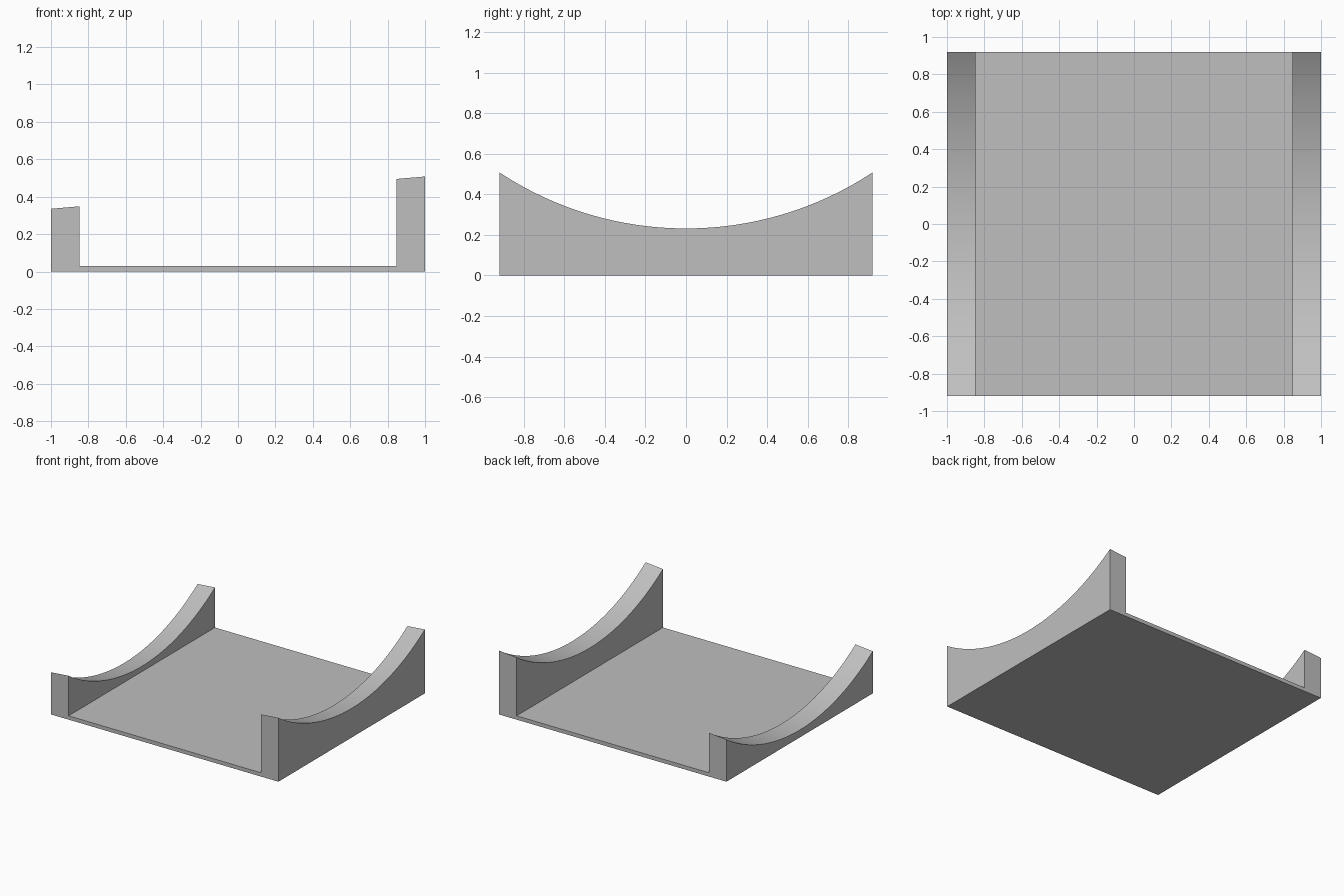
import bpy
import bmesh
import math

if "Cube" in bpy.data.objects:
    bpy.data.objects.remove(bpy.data.objects["Cube"], do_unlink=True)

HALF_X, HALF_Y = 1.0, 0.92
INNER_X = 0.847
FLOOR = 0.03
LOW, SAG = 0.232, 0.276      # lowest point and rise of the arc on the tall wall
SLOPE = 0.0863               # sideways tilt of the arc
STEPS = 48
RADIUS = (HALF_Y ** 2 + SAG ** 2) / (2 * SAG)

grey = bpy.data.materials.new("Plain Grey")
grey.use_nodes = True
colour = (0.52, 0.52, 0.52, 1)
grey.diffuse_color = colour
grey.node_tree.nodes["Principled BSDF"].inputs["Base Color"].default_value = colour


def wall_top(x, y):
    arc = RADIUS - math.sqrt(RADIUS ** 2 - y ** 2)
    return LOW + arc + SLOPE * (x - HALF_X)


def section(y):
    """U-shaped cross-section with tilted wall tops."""
    a, b = HALF_X, INNER_X
    return [(-a, 0), (a, 0), (a, wall_top(a, y)), (b, wall_top(b, y)),
            (b, FLOOR), (-b, FLOOR), (-b, wall_top(-b, y)), (-a, wall_top(-a, y))]


# Cradle: U sections lofted from front to back
bm = bmesh.new()
rings = []
half_angle = math.asin(HALF_Y / RADIUS)
for i in range(STEPS + 1):
    y = RADIUS * math.sin(half_angle * (2 * i / STEPS - 1))
    rings.append([bm.verts.new((x, y, z)) for x, z in section(y)])
for near, far in zip(rings, rings[1:]):
    for k in range(len(near)):
        n = (k + 1) % len(near)
        bm.faces.new((near[k], near[n], far[n], far[k]))

# Flat front and back ends
bm.faces.new(rings[0])
bm.faces.new(rings[-1])
bmesh.ops.recalc_face_normals(bm, faces=bm.faces[:])

mesh = bpy.data.meshes.new("curved_cradle")
bm.to_mesh(mesh)
bm.free()
mesh.materials.append(grey)
cradle = bpy.data.objects.new("curved_cradle", mesh)
bpy.context.collection.objects.link(cradle)

# Smooth arcs with sharp corners
bpy.ops.object.select_all(action='DESELECT')
cradle.select_set(True)
bpy.context.view_layer.objects.active = cradle
bpy.ops.object.shade_smooth_by_angle(angle=math.radians(30))
